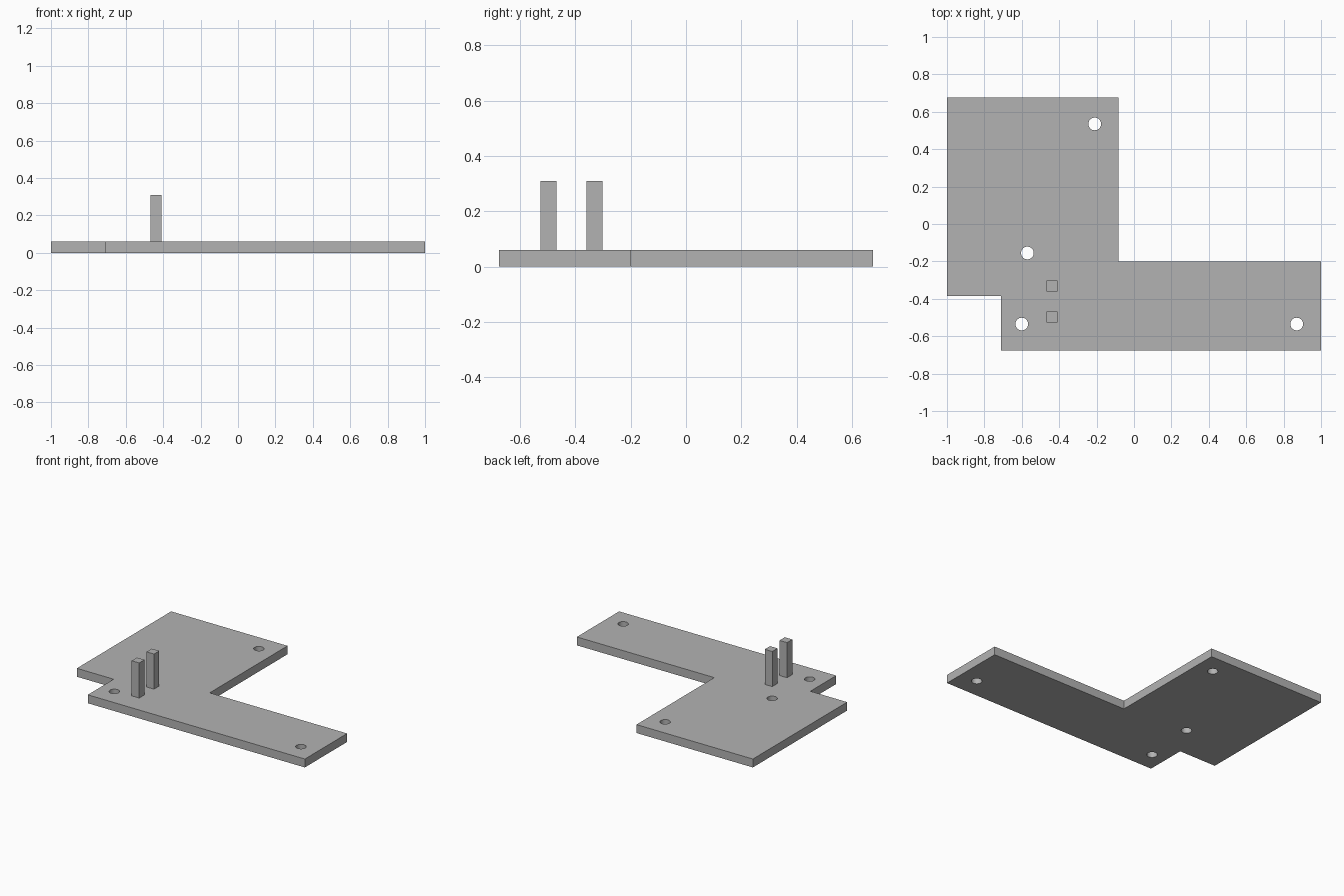
import bpy, math

if "Cube" in bpy.data.objects:
    bpy.data.objects.remove(bpy.data.objects["Cube"])

T, PEG_TOP, HOLE_R = 0.06, 0.31, 0.034

grey = bpy.data.materials.new("plain grey")
grey.diffuse_color = (0.45, 0.45, 0.45, 1)
grey.use_nodes = True
grey.node_tree.nodes["Principled BSDF"].inputs["Base Color"].default_value = grey.diffuse_color


def add_loop(curve, points):
    s = curve.splines.new('POLY')
    s.points.add(len(points) - 1)
    for p, (x, y) in zip(s.points, points):
        p.co = (x, y, 0, 1)
    s.use_cyclic_u = True


# Stepped base plate: outline with round through-holes, extruded to thickness
outline = [(-1, 0.676), (-1, -0.385), (-0.71, -0.385), (-0.71, -0.676),
           (1, -0.676), (1, -0.2), (-0.083, -0.2), (-0.083, 0.676)]
holes = [(-0.21, 0.535), (-0.57, -0.155), (-0.6, -0.535), (0.87, -0.535)]

curve = bpy.data.curves.new("base_plate", 'CURVE')
curve.dimensions = '2D'
curve.fill_mode = 'BOTH'
curve.extrude = T / 2
add_loop(curve, outline)
for hx, hy in holes:
    add_loop(curve, [(hx + HOLE_R * math.cos(a), hy + HOLE_R * math.sin(a))
                     for a in (math.tau * i / 32 for i in range(32))])
curve.materials.append(grey)
plate = bpy.data.objects.new("base_plate", curve)
plate.location.z = T / 2
bpy.context.collection.objects.link(plate)
bpy.context.view_layer.objects.active = plate
plate.select_set(True)
bpy.ops.object.convert(target='MESH')
bpy.ops.object.shade_smooth_by_angle(angle=math.radians(30))

# Two square upright pegs standing on the plate
for name, y in (("front_peg", -0.497), ("rear_peg", -0.331)):
    bpy.ops.mesh.primitive_cube_add(size=1, location=(-0.439, y, (T + PEG_TOP) / 2))
    peg = bpy.context.object
    peg.name = name
    peg.scale = (0.059, 0.059, PEG_TOP - T)
    peg.data.materials.append(grey)
